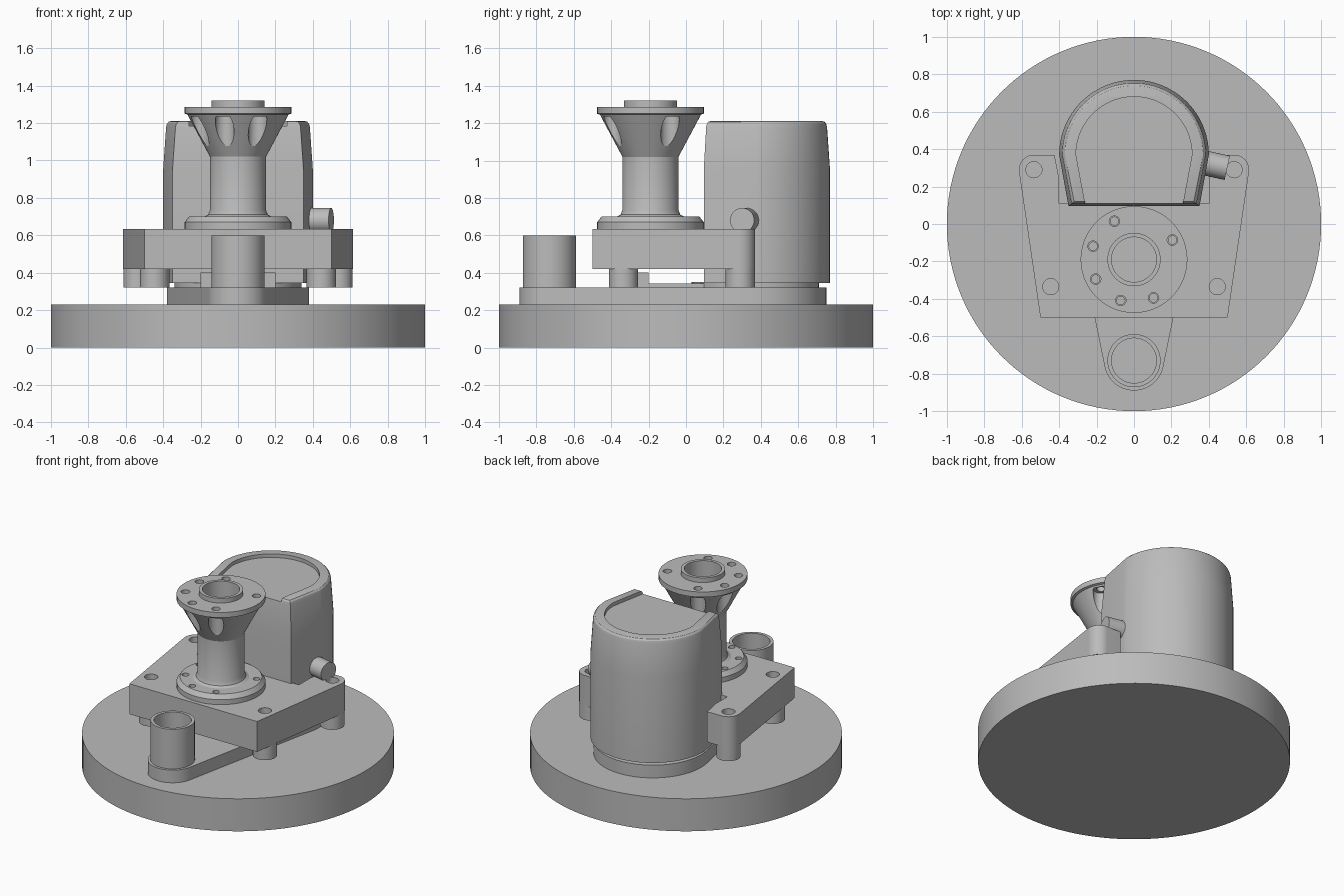
import bpy, bmesh
from math import sin, cos, pi, radians, asin
from mathutils import Matrix, Vector

old = bpy.data.objects.get("Cube")
if old:
    bpy.data.objects.remove(old)

grey = bpy.data.materials.new("plain grey")
grey.use_nodes = True
colour = (0.5, 0.5, 0.5, 1)
grey.diffuse_color = colour
grey.node_tree.nodes["Principled BSDF"].inputs["Base Color"].default_value = colour


def finish(name, bm):
    bmesh.ops.remove_doubles(bm, verts=bm.verts, dist=1e-5)
    bmesh.ops.recalc_face_normals(bm, faces=bm.faces)
    me = bpy.data.meshes.new(name)
    bm.to_mesh(me)
    bm.free()
    me.materials.append(grey)
    ob = bpy.data.objects.new(name, me)
    bpy.context.collection.objects.link(ob)
    return ob


def loft(name, rings):
    """Closed solid through rings of equal point count."""
    bm = bmesh.new()
    loops = [[bm.verts.new(p) for p in ring] for ring in rings]
    n = len(loops[0])
    for a, b in zip(loops, loops[1:]):
        for i in range(n):
            j = (i + 1) % n
            bm.faces.new((a[i], a[j], b[j], b[i]))
    bm.faces.new(loops[0][::-1])
    bm.faces.new(loops[-1])
    return finish(name, bm)


def prism(name, outline, z0, z1):
    return loft(name, [[(x, y, z) for x, y in outline] for z in (z0, z1)])


def arc(cx, cy, r, a0, a1, n=24):
    return [(cx + r * cos(radians(a0 + (a1 - a0) * i / n)),
             cy + r * sin(radians(a0 + (a1 - a0) * i / n))) for i in range(n + 1)]


def lathe(name, x, y, profile, n=64):
    rings = [[(x + r * cos(2 * pi * i / n), y + r * sin(2 * pi * i / n), z)
              for i in range(n)] for r, z in profile]
    return loft(name, rings)


def cylinder(name, x, y, r, z0, z1, n=32):
    return lathe(name, x, y, [(r, z0), (r, z1)], n)


def cut(ob, cutters):
    for c in cutters:
        c.hide_render = True
        mod = ob.modifiers.new("cut", 'BOOLEAN')
        mod.operation = 'DIFFERENCE'
        mod.solver = 'EXACT'
        mod.object = c
        with bpy.context.temp_override(object=ob, active_object=ob):
            bpy.ops.object.modifier_apply(modifier=mod.name)
        bpy.data.objects.remove(c)


parts = []

# Round base
parts.append(cylinder("base_disc", 0, 0, 1, 0, 0.23, 128))

# Tapered arm: outline hugging a small front circle and a large rear circle
front_y, rear_y = -0.73, 0.37
tilt = -asin((0.38 - 0.16) / (rear_y - front_y)) * 180 / pi
arm = arc(0, rear_y, 0.38, tilt, 180 - tilt, 48) + arc(0, front_y, 0.16, 180 - tilt, 360 + tilt)
parts.append(prism("swing_arm", arm, 0.23, 0.32))
parts.append(cylinder("housing_foot", 0, rear_y, 0.34, 0.32, 0.35, 64))
parts.append(prism("arm_pad", [(-0.2, -0.23), (0.2, -0.23), (0.2, 0.3), (-0.2, 0.3)], 0.32, 0.343))
parts.append(prism("arm_rib", [(-0.2, -0.26), (0.2, -0.26), (0.2, -0.2), (-0.2, -0.2)], 0.32, 0.4))

# Open cup at the front of the arm
parts.append(lathe("front_cup", 0, front_y, [(0.142, 0.32), (0.142, 0.6), (0.12, 0.6), (0.12, 0.35)]))


# D-shaped motor housing with a tapered, rounded top
def d_outline(inset, z, front):
    w = 0.35 - inset
    pts = arc(0, rear_y, 0.4 - inset, 0, 180, 48) + [(-w, front), (w, front)]
    return [(x, y, z) for x, y in pts]


housing = loft("motor_housing", [
    d_outline(0, 0.345, 0.095), d_outline(0, 0.95, 0.095), d_outline(0.016, 1.18, 0.108),
    d_outline(0.021, 1.197, 0.112), d_outline(0.03, 1.207, 0.12), d_outline(0.042, 1.21, 0.13)])
recess = arc(0, rear_y, 0.31, 0, 180, 48) + [(-0.25, 0.05), (0.25, 0.05)]
cut(housing, [prism("recess_cutter", recess, 1.185, 1.3)])
parts.append(housing)

# Cable plug on the housing's left side
plug = cylinder("cable_plug", 0, 0, 0.066, -0.07, 0.07)
axis = Vector((1, -0.22, 0))
plug.data.transform(Matrix.Translation((0.43, 0.315, 0.68)) @ axis.to_track_quat('Z', 'Y').to_matrix().to_4x4())
parts.append(plug)

# Mounting bracket with two rear lugs around the housing
half = [(0.5, -0.5)] + arc(0.535, 0.29, 0.08, -8, 90, 12) + [(0.425, 0.37), (0.4, 0.24), (0.4, 0.11)]
bracket = prism("mounting_bracket", half + [(-x, y) for x, y in reversed(half)], 0.42, 0.635)
bolts = [(s * x, y) for s in (-1, 1) for x, y in ((0.535, 0.29), (0.445, -0.335))]
cut(bracket, [cylinder("bolt_cutter", x, y, 0.043, 0.5, 0.7) for x, y in bolts])
parts.append(bracket)
for x, y in bolts:
    parts.append(cylinder("bracket_leg", x, y, 0.078, 0.32, 0.42))

# Flanged column with a flared head and open bore
cy = -0.19
column = lathe("flanged_column", 0, cy, [
    (0.285, 0.635), (0.285, 0.67), (0.262, 0.7), (0.18, 0.7), (0.16, 0.71), (0.15, 0.735),
    (0.15, 1.02), (0.27, 1.245), (0.285, 1.25), (0.285, 1.287), (0.142, 1.287),
    (0.142, 1.32), (0.12, 1.32), (0.12, 1.0)], 96)
cutters = []
for a in (27, 117, 162, 207, 252, 297):
    x, y = 0.23 * cos(radians(a)), cy + 0.23 * sin(radians(a))
    cutters.append(cylinder("screw_cutter", x, y, 0.028, 1.2, 1.4, 24))
    cutters.append(cylinder("pocket_cutter", x, y, 0.05, 0.95, 1.235, 24))
    cutters.append(cylinder("foot_screw_cutter", x, y, 0.022, 0.65, 0.8, 24))
cut(column, cutters)
parts.append(column)

# Smooth curved walls, keep edges crisp
bpy.ops.object.select_all(action='DESELECT')
for ob in parts:
    ob.select_set(True)
bpy.context.view_layer.objects.active = parts[0]
bpy.ops.object.shade_smooth_by_angle(angle=radians(25))
